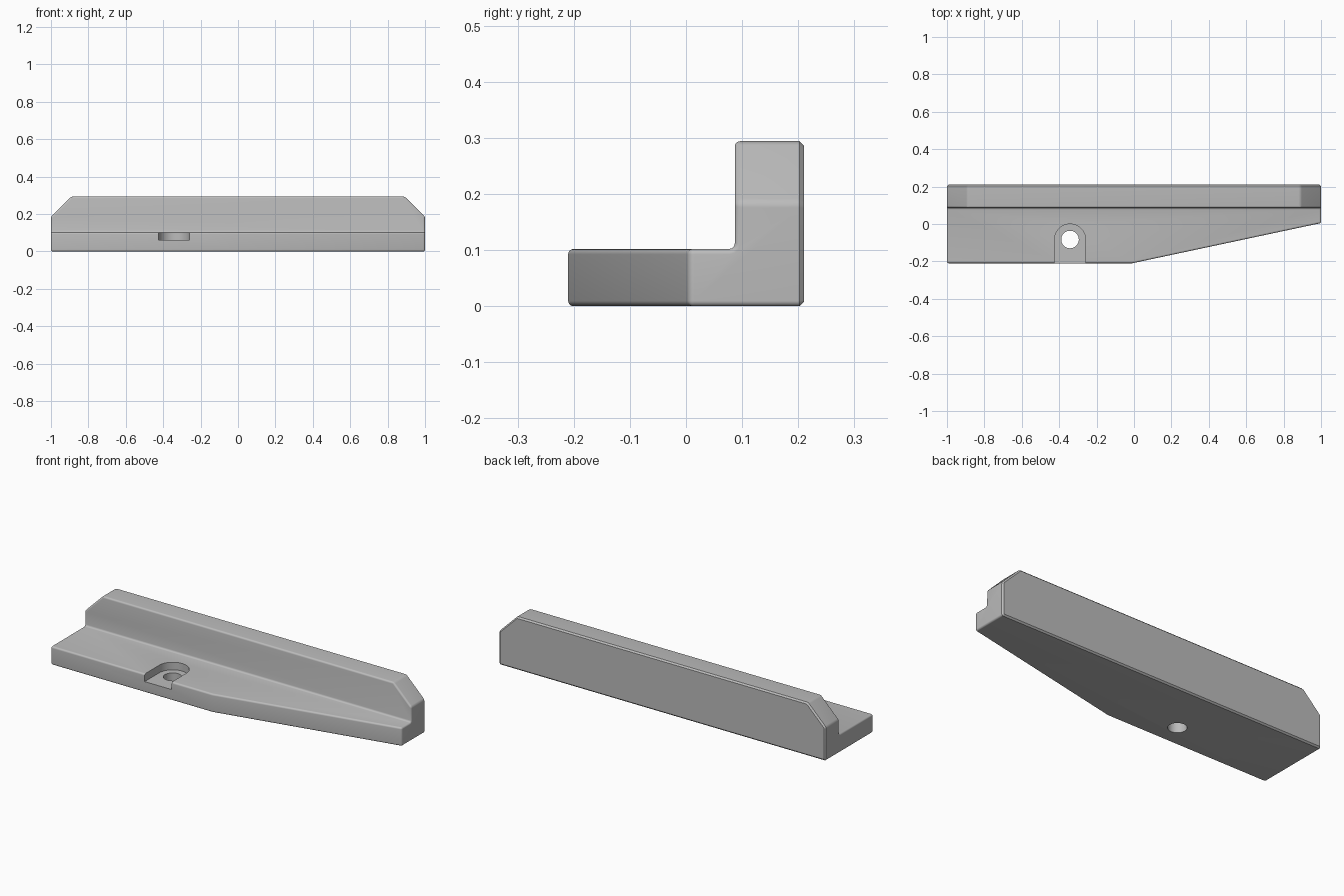
import bpy, bmesh, math

cube = bpy.data.objects.get("Cube")
if cube:
    bpy.data.objects.remove(cube, do_unlink=True)

# Main dimensions
FRONT, STEP, BACK = -0.21, 0.087, 0.21    # y of front edge, wall face, wall back
PLATE, SHOULDER, TOP = 0.102, 0.185, 0.294  # heights
KINK, TIP = -0.01, 0.005                  # x where the taper starts, y where it ends
SLOT_X, SLOT_Y, SLOT_R, HOLE_R, FLOOR = -0.342, -0.083, 0.083, 0.047, 0.06

grey = bpy.data.materials.new("light grey")
grey.use_nodes = True
colour = (0.5, 0.5, 0.5, 1)
grey.diffuse_color = colour
grey.node_tree.nodes["Principled BSDF"].inputs["Base Color"].default_value = colour


def new_object(name, bm):
    bmesh.ops.recalc_face_normals(bm, faces=bm.faces)
    mesh = bpy.data.meshes.new(name)
    bm.to_mesh(mesh)
    bm.free()
    mesh.materials.append(grey)
    obj = bpy.data.objects.new(name, mesh)
    bpy.context.collection.objects.link(obj)
    return obj


def prism(name, outline, z0, z1):
    bm = bmesh.new()
    face = bm.faces.new([bm.verts.new((x, y, z0)) for x, y in outline])
    geom = bmesh.ops.extrude_face_region(bm, geom=[face])["geom"]
    for v in geom:
        if isinstance(v, bmesh.types.BMVert):
            v.co.z = z1
    return new_object(name, bm)


def arc(cx, cy, r, a0, a1, n):
    return [(cx + r * math.cos(a0 + (a1 - a0) * i / n),
             cy + r * math.sin(a0 + (a1 - a0) * i / n)) for i in range(n + 1)]


# Sharp L-shaped body, made face by face
bm = bmesh.new()
cache = {}


def face(*points):
    verts = []
    for p in points:
        if p not in cache:
            cache[p] = bm.verts.new(p)
        verts.append(cache[p])
    bm.faces.new(verts)


outline = [(-1, FRONT), (KINK, FRONT), (1, TIP)]
for z, y in ((0, BACK), (PLATE, STEP)):
    face(*[(x, fy, z) for x, fy in outline], (1, y, z), (-1, y, z))
for (ax, ay), (bx, by) in zip(outline, outline[1:]):
    face((ax, ay, 0), (bx, by, 0), (bx, by, PLATE), (ax, ay, PLATE))
crest = [(1, SHOULDER), (0.89, TOP), (-0.89, TOP), (-1, SHOULDER)]
for y, z in ((STEP, PLATE), (BACK, 0)):
    face((-1, y, z), (1, y, z), *[(x, y, cz) for x, cz in crest])
for (ax, az), (bx, bz) in zip(crest, crest[1:]):
    face((ax, STEP, az), (bx, STEP, bz), (bx, BACK, bz), (ax, BACK, az))
for x, y in ((-1, FRONT), (1, TIP)):
    face((x, y, 0), (x, BACK, 0), (x, BACK, SHOULDER),
         (x, STEP, SHOULDER), (x, STEP, PLATE), (x, y, PLATE))
bmesh.ops.recalc_face_normals(bm, faces=bm.faces)


def bevel(rule, size, segments):
    edges = [e for e in bm.edges if rule(e)]
    bmesh.ops.bevel(bm, geom=edges, offset=size, offset_type='OFFSET',
                    segments=segments, profile=0.5, affect='EDGES', clamp_overlap=True)
    bmesh.ops.recalc_face_normals(bm, faces=bm.faces)


def on_back(e):
    return all(v.co.y > BACK - 1e-4 for v in e.verts)


# Small inner fillet, large outer rounding, thin chamfer round the back face
bevel(lambda e: e.calc_face_angle_signed() < -0.5, 0.01, 3)
bevel(lambda e: not on_back(e) and e.calc_face_angle_signed() > 0.6, 0.037, 7)
bevel(lambda e: on_back(e) and e.calc_face_angle(0) > 0.6, 0.008, 1)
body = new_object("angle_bracket", bm)

# Open-fronted recess and through hole
slot = prism("slot_cutter",
             [(SLOT_X - SLOT_R, FRONT - 0.1), (SLOT_X + SLOT_R, FRONT - 0.1)]
             + arc(SLOT_X, SLOT_Y, SLOT_R, 0, math.pi, 24), FLOOR, PLATE + 0.1)
hole = prism("hole_cutter",
             arc(SLOT_X, SLOT_Y, HOLE_R, 0, math.tau, 32)[:-1], -0.1, PLATE + 0.05)

bpy.ops.object.select_all(action='DESELECT')
bpy.context.view_layer.objects.active = body
body.select_set(True)
for cutter in (slot, hole):
    cutter.hide_render = True
    mod = body.modifiers.new(cutter.name, 'BOOLEAN')
    mod.operation, mod.solver, mod.object = 'DIFFERENCE', 'EXACT', cutter
    bpy.ops.object.modifier_apply(modifier=mod.name)
    bpy.data.objects.remove(cutter, do_unlink=True)
bpy.ops.object.shade_smooth_by_angle(angle=math.radians(30))
